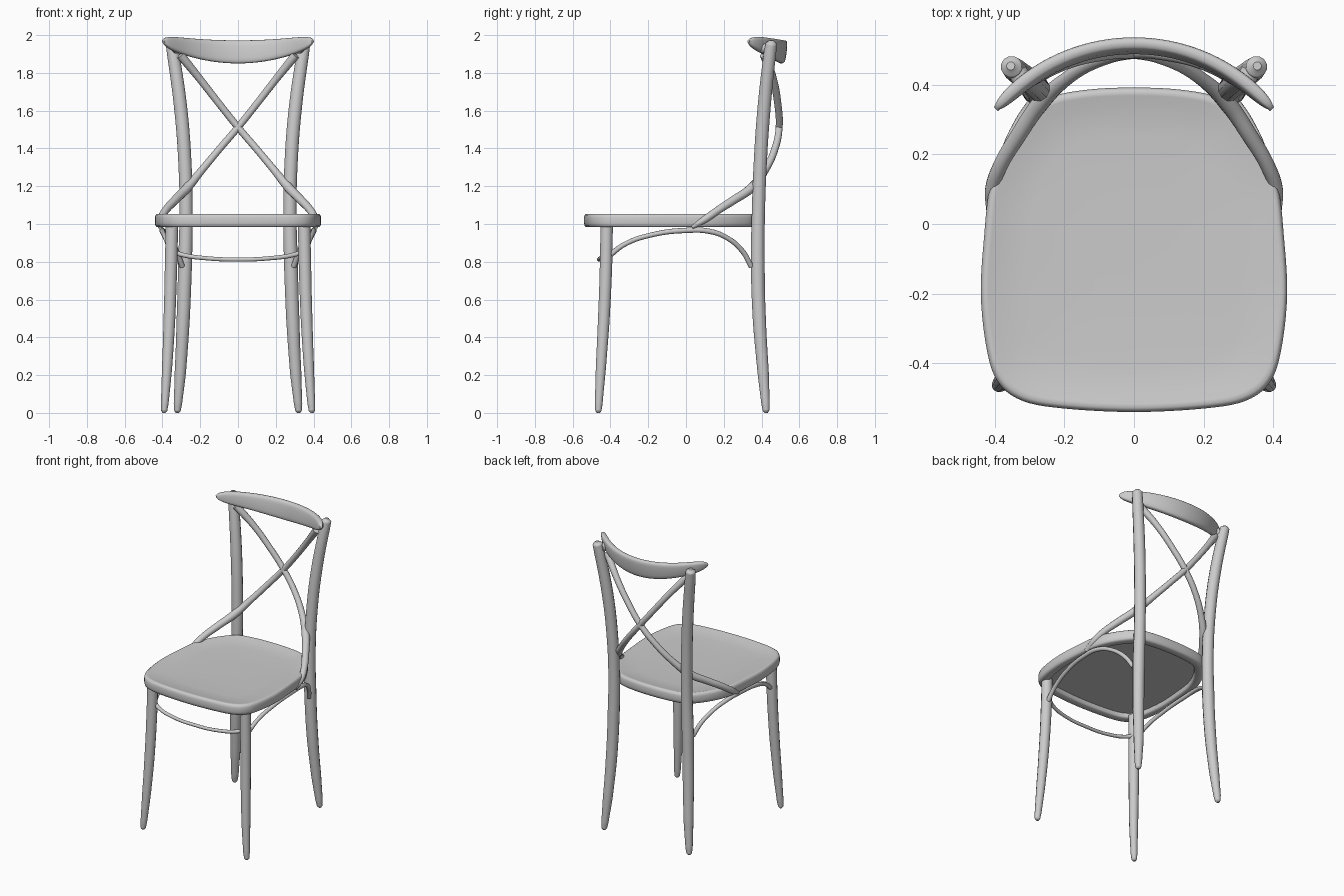
import bpy, bmesh, math
from mathutils import Vector


def finish(obj, angle=50):
    bpy.ops.object.select_all(action='DESELECT')
    obj.select_set(True)
    bpy.context.view_layer.objects.active = obj
    if obj.type == 'CURVE':
        bpy.ops.object.convert(target='MESH')
        obj = bpy.context.view_layer.objects.active
    bpy.ops.object.shade_smooth_by_angle(angle=math.radians(angle))


def rod(name, pts, side=1):
    """Round bent-wood rod through (x, y, z, radius) points."""
    cu = bpy.data.curves.new(name, 'CURVE')
    cu.dimensions = '3D'
    cu.bevel_depth = 1.0
    cu.bevel_resolution = 4
    cu.resolution_u = 8
    cu.use_fill_caps = True
    sp = cu.splines.new('BEZIER')
    sp.bezier_points.add(len(pts) - 1)
    for p, (x, y, z, r) in zip(sp.bezier_points, pts):
        p.co = (x * side, y, z)
        p.radius = r
        p.handle_left_type = p.handle_right_type = 'AUTO'
    obj = bpy.data.objects.new(name, cu)
    bpy.context.collection.objects.link(obj)
    finish(obj)


def loft(name, rings):
    """Skin closed rings of points and cap both ends."""
    bm = bmesh.new()
    vr = [[bm.verts.new(p) for p in ring] for ring in rings]
    n = len(vr[0])
    for a, b in zip(vr, vr[1:]):
        for i in range(n):
            j = (i + 1) % n
            bm.faces.new((a[i], a[j], b[j], b[i]))
    bm.faces.new(vr[0])
    bm.faces.new(vr[-1])
    bmesh.ops.recalc_face_normals(bm, faces=bm.faces)
    me = bpy.data.meshes.new(name)
    bm.to_mesh(me)
    bm.free()
    obj = bpy.data.objects.new(name, me)
    bpy.context.collection.objects.link(obj)
    finish(obj)


def smooth_loop(pts, steps=5):
    """Closed Catmull-Rom loop."""
    out, n = [], len(pts)
    for i in range(n):
        a, b, c, d = (Vector(pts[(i + k) % n]) for k in (-1, 0, 1, 2))
        for s in range(steps):
            t = s / steps
            out.append(0.5 * (2 * b + (c - a) * t + (2 * a - 5 * b + 4 * c - d) * t * t
                              + (3 * b - a - 3 * c + d) * t ** 3))
    return out


# Seat: rounded outline, dished top, recessed underside
half = [(0.2, -0.53), (0.32, -0.508), (0.39, -0.455), (0.423, -0.36), (0.44, -0.2),
        (0.43, -0.03), (0.415, 0.1), (0.38, 0.2), (0.32, 0.295), (0.25, 0.36), (0.14, 0.385)]
outline = smooth_loop([(0, -0.54)] + half + [(0, 0.392)] + [(-x, y) for x, y in reversed(half)])
profile = [(0.3, 1.015), (0.87, 1.012), (0.875, 0.99), (0.89, 0.983), (0.975, 0.983), (0.993, 0.99),
           (1.0, 1.005), (1.0, 1.035), (0.992, 1.048), (0.975, 1.054), (0.95, 1.053),
           (0.9, 1.046), (0.7, 1.04), (0.3, 1.037)]
cy = -0.07
loft("seat", [[(p.x * s, cy + (p.y - cy) * s, z) for p in outline] for s, z in profile])

# Curved top rail, deeper in the middle and leaning back
rings = []
N = 40
for i in range(N + 1):
    t = -math.cos(math.pi * i / N)
    x = 0.397 * t
    y = 0.512 - 0.95 * x * x - 1.3 * x ** 4
    slope = -1.9 * x - 5.2 * x ** 3
    nrm = Vector((-slope, 1, 0)).normalized()
    end = max(0.12, (1 - abs(t) ** 14) ** 0.5)
    top = 1.972 + 0.028 * t * t
    bot = 1.85 + 0.085 * t * t
    mid, h = (top + bot) / 2, (top - bot) / 2 * end
    ring = []
    for k in range(20):
        a = 2 * math.pi * k / 20
        c, s = math.cos(a), math.sin(a)
        u = math.copysign(abs(c) ** 0.6, c) * 0.021 * max(end, 0.4)
        v = math.copysign(abs(s) ** 0.6, s) * h
        ring.append(Vector((x, y, mid + v)) + nrm * (u + 0.12 * v))
    rings.append(ring)
loft("top_rail", rings)

for side, tag in ((1, "right"), (-1, "left")):
    # Back leg and upright in one piece
    rod("back_leg_" + tag, [
        (0.322, 0.425, 0.0, 0.008), (0.321, 0.424, 0.012, 0.018), (0.318, 0.421, 0.05, 0.023),
        (0.305, 0.408, 0.22, 0.031), (0.29, 0.388, 0.5, 0.036), (0.28, 0.38, 0.8, 0.038),
        (0.275, 0.383, 1.05, 0.036), (0.28, 0.392, 1.3, 0.036), (0.302, 0.412, 1.6, 0.036),
        (0.343, 0.444, 1.9, 0.034), (0.352, 0.452, 1.955, 0.031), (0.354, 0.454, 1.972, 0.012)], side)
    # Front leg
    rod("front_leg_" + tag, [
        (0.392, -0.465, 0.0, 0.008), (0.391, -0.464, 0.012, 0.017), (0.388, -0.462, 0.05, 0.021),
        (0.375, -0.45, 0.25, 0.028), (0.363, -0.435, 0.5, 0.032), (0.354, -0.423, 0.8, 0.034),
        (0.35, -0.42, 1.0, 0.034)], side)
    # Cross brace: from top corner, bowed behind, over the opposite leg to the seat edge
    rod("cross_brace_" + tag, [
        (-0.305, 0.415, 1.895, 0.024), (-0.2, 0.462, 1.765, 0.02), (-0.1, 0.486, 1.637, 0.019),
        (0, 0.493, 1.512, 0.019), (0.1, 0.47, 1.395, 0.019), (0.19, 0.42, 1.287, 0.02),
        (0.27, 0.345, 1.19, 0.025), (0.335, 0.25, 1.125, 0.023), (0.385, 0.165, 1.07, 0.021),
        (0.408, 0.1, 1.025, 0.02), (0.41, 0.03, 0.985, 0.014)], side)
    # Arched brace under the seat side
    rod("side_arch_" + tag, [
        (0.356, -0.41, 0.83, 0.015), (0.372, -0.32, 0.895, 0.013), (0.393, -0.17, 0.945, 0.013),
        (0.402, 0.0, 0.966, 0.014), (0.395, 0.12, 0.962, 0.014), (0.365, 0.22, 0.925, 0.013),
        (0.325, 0.3, 0.855, 0.014), (0.295, 0.345, 0.775, 0.014)], side)
    # Short wedge joining upright and rail
    rod("rail_joint_" + tag, [
        (0.335, 0.44, 1.93, 0.028), (0.318, 0.405, 1.93, 0.028)], side)

# Front stretcher bowed forward between the front legs
rod("front_stretcher", [
    (-0.345, -0.405, 0.855, 0.013), (-0.3, -0.427, 0.838, 0.012), (-0.16, -0.455, 0.818, 0.011),
    (0, -0.46, 0.812, 0.011), (0.16, -0.455, 0.818, 0.011), (0.3, -0.427, 0.838, 0.012),
    (0.345, -0.405, 0.855, 0.013)])
